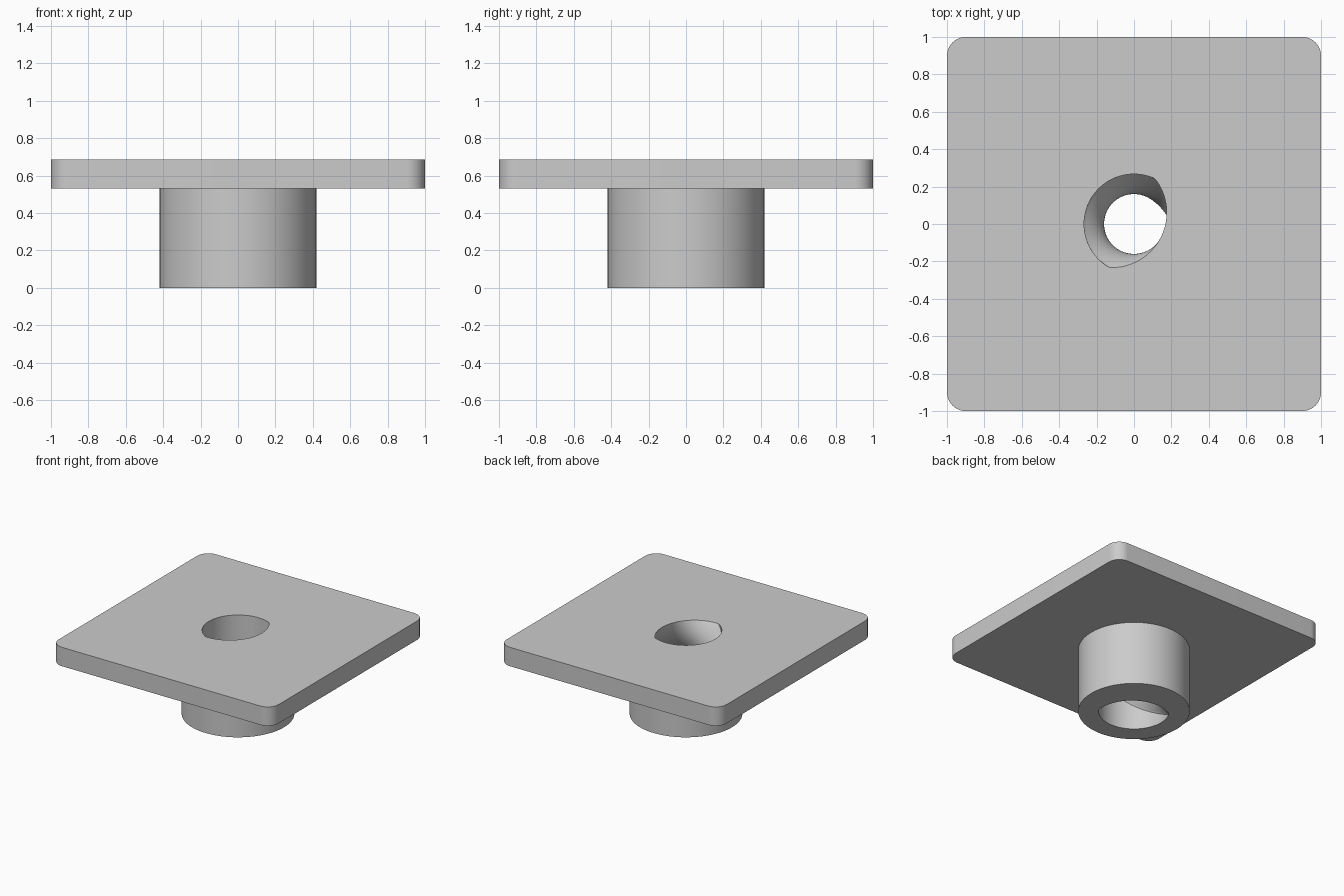
import bpy, bmesh
from math import sin, cos, pi, sqrt, radians

cube = bpy.data.objects.get("Cube")
if cube:
    bpy.data.objects.remove(cube, do_unlink=True)

HEIGHT, PLATE_BOTTOM = 0.685, 0.53
ROOT, CREST, OFFSET = 0.267, 0.16, 0.134

grey = bpy.data.materials.new("plain_grey")
grey.use_nodes = True
grey.diffuse_color = (0.6, 0.6, 0.6, 1)
grey.node_tree.nodes["Principled BSDF"].inputs["Base Color"].default_value = (0.6, 0.6, 0.6, 1)


def loft(name, sections):
    """Closed solid through a stack of matching point loops."""
    bm = bmesh.new()
    rings = [[bm.verts.new(p) for p in s] for s in sections]
    n = len(rings[0])
    for low, high in zip(rings, rings[1:]):
        for i in range(n):
            j = (i + 1) % n
            bm.faces.new((low[i], low[j], high[j], high[i]))
    bm.faces.new(rings[0][::-1])
    bm.faces.new(rings[-1])
    bmesh.ops.triangulate(bm, faces=[f for f in bm.faces if len(f.verts) == 4 and len(rings) > 2])
    mesh = bpy.data.meshes.new(name)
    bm.to_mesh(mesh)
    bm.free()
    mesh.materials.append(grey)
    obj = bpy.data.objects.new(name, mesh)
    bpy.context.collection.objects.link(obj)
    return obj


def circle(r, z, n=96):
    return [(r * cos(2 * pi * i / n), r * sin(2 * pi * i / n), z) for i in range(n)]


def rounded_square(half, r, z, steps=10):
    pts = []
    for q, (sx, sy) in enumerate([(1, 1), (-1, 1), (-1, -1), (1, -1)]):
        for k in range(steps + 1):
            a = pi / 2 * (q + k / steps)
            pts.append((sx * (half - r) + r * cos(a), sy * (half - r) + r * sin(a), z))
    return pts


def thread_section(z, n=120):
    """Offset circle clipped by the root circle, turned with height."""
    turn = radians(57 + 276 * z / HEIGHT)
    pts = []
    for i in range(n):
        a = 2 * pi * i / n
        r = -OFFSET * cos(a) + sqrt((OFFSET + CREST) ** 2 - (OFFSET * sin(a)) ** 2)
        r = min(ROOT, r)
        pts.append((r * cos(a + turn), r * sin(a + turn), z))
    return pts


def combine(target, tool, operation):
    mod = target.modifiers.new("combine", "BOOLEAN")
    mod.operation, mod.object, mod.solver = operation, tool, "EXACT"
    bpy.context.view_layer.objects.active = target
    bpy.ops.object.modifier_apply(modifier=mod.name)
    bpy.data.objects.remove(tool, do_unlink=True)


# Square plate on a round sleeve
plate = loft("threaded_plate", [rounded_square(1, 0.1, z) for z in (PLATE_BOTTOM, HEIGHT)])
sleeve = loft("sleeve", [circle(0.42, z) for z in (0, PLATE_BOTTOM + 0.05)])
combine(plate, sleeve, "UNION")

# Steep screw thread cut right through
STEPS = 64
levels = [-0.03 + (HEIGHT + 0.06) * k / STEPS for k in range(STEPS + 1)]
thread = loft("thread_cutter", [thread_section(z) for z in levels])
thread.hide_render = True
combine(plate, thread, "DIFFERENCE")

bpy.ops.object.select_all(action="DESELECT")
plate.select_set(True)
bpy.context.view_layer.objects.active = plate
bpy.ops.object.shade_smooth_by_angle(angle=radians(30))
